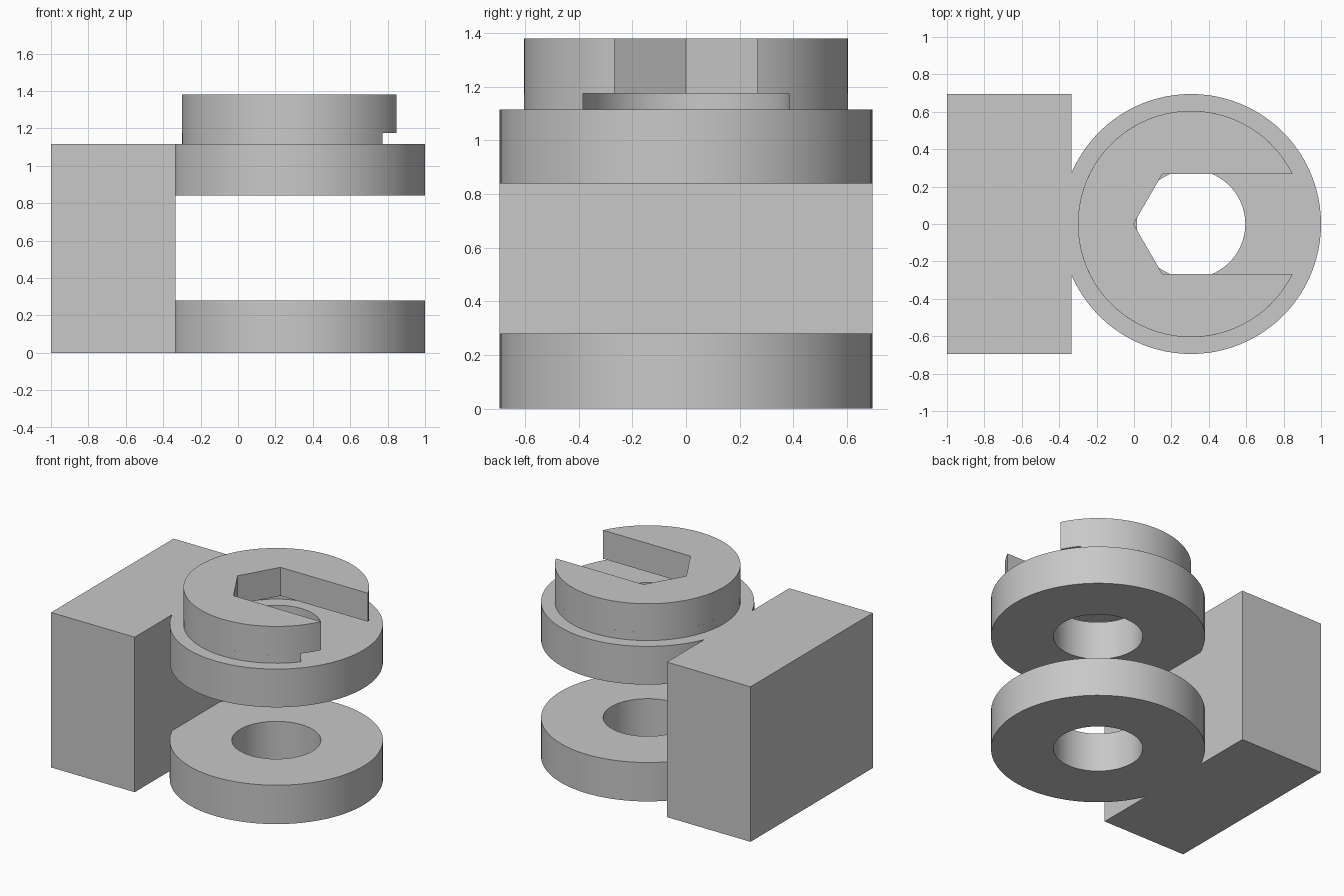
import bpy, bmesh
from math import sin, cos, pi, asin, acos, radians
from mathutils import Vector

cube = bpy.data.objects.get("Cube")
if cube:
    bpy.data.objects.remove(cube)

grey = bpy.data.materials.new("plain grey")
grey.use_nodes = True
grey.diffuse_color = (0.58, 0.58, 0.58, 1)
grey.node_tree.nodes["Principled BSDF"].inputs["Base Color"].default_value = grey.diffuse_color

AXIS = 0.305          # x of the bolt axis
LUG_R, HOLE_R = 0.695, 0.29
SEAT_R = 0.605        # outer radius of the bolt seat
BLOCK_X = -0.335      # inner face of the block
TOP = 1.115           # top of block and upper lug


def on_circle(r, a):
    return Vector((AXIS + r * cos(a), r * sin(a)))


def arc(r, start, end, n):
    return [on_circle(r, start + (end - start) * i / n) for i in range(n + 1)]


def extrude(name, make_faces, z0, z1):
    """Extrude flat faces from z0 up to z1 into a closed solid."""
    bm = bmesh.new()
    make_faces(bm, z0)
    flat = bm.faces[:]
    top = bmesh.ops.extrude_face_region(bm, geom=flat, use_keep_orig=True)["geom"]
    verts = [v for v in top if isinstance(v, bmesh.types.BMVert)]
    bmesh.ops.translate(bm, verts=verts, vec=(0, 0, z1 - z0))
    bmesh.ops.recalc_face_normals(bm, faces=bm.faces[:])
    mesh = bpy.data.meshes.new(name)
    bm.to_mesh(mesh)
    bm.free()
    mesh.materials.append(grey)
    obj = bpy.data.objects.new(name, mesh)
    bpy.context.collection.objects.link(obj)
    bpy.ops.object.select_all(action="DESELECT")
    obj.select_set(True)
    bpy.context.view_layer.objects.active = obj
    bpy.ops.object.shade_smooth_by_angle(angle=radians(25))
    return obj


def polygon(points):
    def make(bm, z):
        bm.faces.new([bm.verts.new((p.x, p.y, z)) for p in points])
    return make


def lug_faces(bm, z):
    # ring of quads, cut flat where it meets the block
    corner = acos((BLOCK_X - AXIS) / LUG_R)
    angles = sorted([2 * pi * i / 96 for i in range(96)] + [corner, 2 * pi - corner])
    outer, inner = [], []
    for a in angles:
        p, q = on_circle(LUG_R, a), on_circle(HOLE_R, a)
        outer.append(bm.verts.new((max(p.x, BLOCK_X), p.y, z)))
        inner.append(bm.verts.new((q.x, q.y, z)))
    for i in range(len(angles)):
        j = (i + 1) % len(angles)
        bm.faces.new((outer[i], outer[j], inner[j], inner[i]))


def open_ring(name, half_width, inner, z0, z1):
    """C-shaped ring whose slot opens towards +x."""
    a = asin(half_width / SEAT_R)
    extrude(name, polygon(arc(SEAT_R, a, 2 * pi - a, 80) + inner), z0, z1)


# Solid rear block
extrude("mounting_block", polygon([Vector(p) for p in (
    (-1, -LUG_R), (BLOCK_X, -LUG_R), (BLOCK_X, LUG_R), (-1, LUG_R))]), 0, TOP)

# Two drilled lugs
extrude("lower_lug", lug_faces, 0, 0.28)
extrude("upper_lug", lug_faces, 0.84, TOP)

# Bolt seat: wide round-ended undercut below, hexagonal slot above
UNDERCUT, HEX = 0.385, 0.308
open_ring("seat_undercut", UNDERCUT, arc(UNDERCUT, 1.5 * pi, 0.5 * pi, 48), TOP, 1.175)
open_ring("hex_bolt_seat", HEX * sin(pi / 3), arc(HEX, 4 * pi / 3, 2 * pi / 3, 2), 1.175, 1.38)
